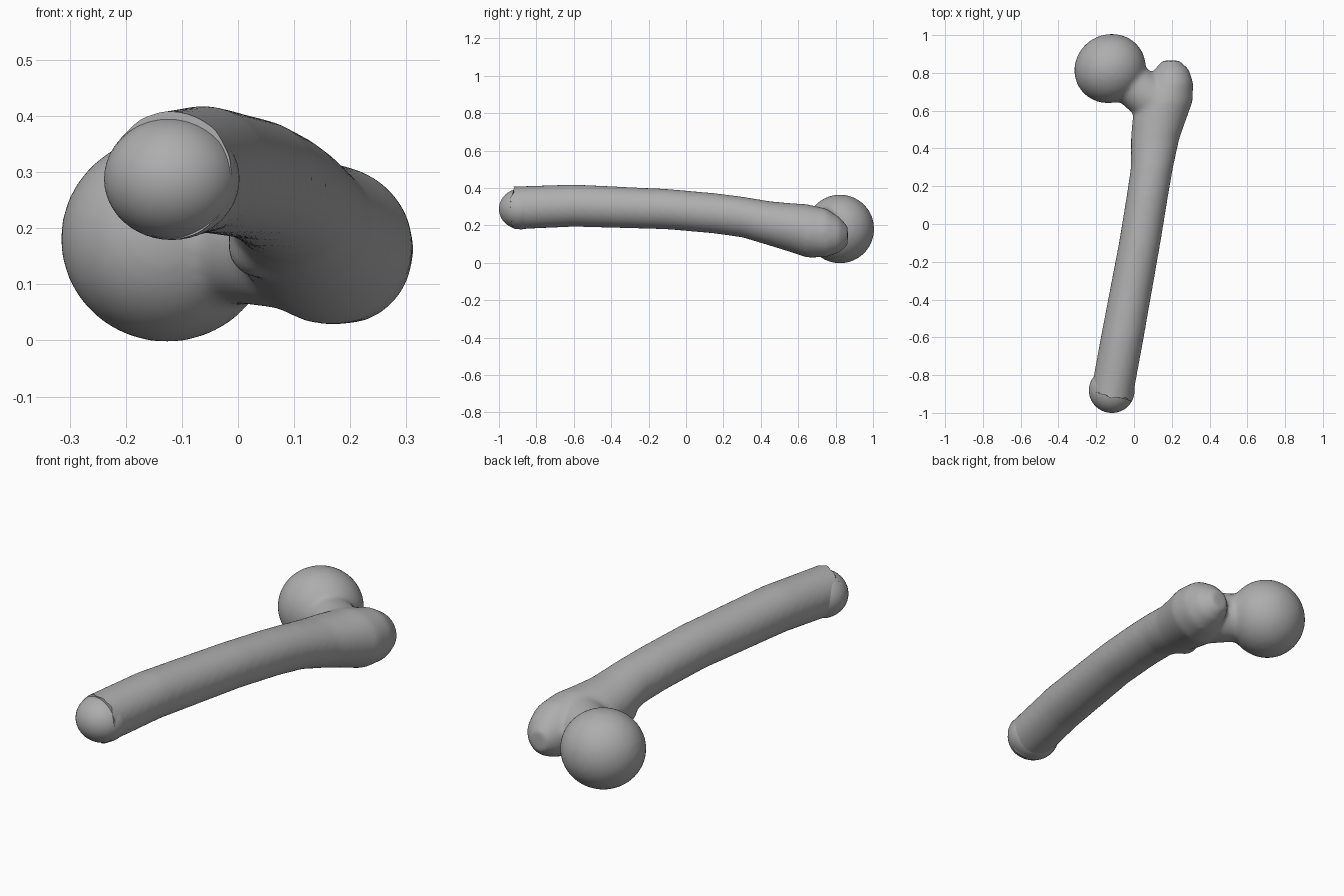
import bpy, bmesh, math
from mathutils import Vector, Matrix

cube = bpy.data.objects.get("Cube")
if cube:
    bpy.data.objects.remove(cube, do_unlink=True)

bone = bpy.data.materials.new("bone grey")
bone.use_nodes = True
colour = (0.42, 0.42, 0.42, 1)
bone.diffuse_color = colour
bone.node_tree.nodes["Principled BSDF"].inputs["Base Color"].default_value = colour


def make_object(name, bm):
    mesh = bpy.data.meshes.new(name)
    bm.to_mesh(mesh)
    bm.free()
    mesh.materials.append(bone)
    mesh.shade_smooth()
    obj = bpy.data.objects.new(name, mesh)
    bpy.context.collection.objects.link(obj)
    return obj


def ball(bm, centre, radii, tilt=0):
    matrix = (Matrix.Translation(centre) @ Matrix.Rotation(tilt, 4, 'Z')
              @ Matrix.Diagonal((*radii, 1)))
    bmesh.ops.create_uvsphere(bm, u_segments=48, v_segments=24, radius=1, matrix=matrix)


def loft(bm, stations, sides=40):
    """Skin elliptical rings given as y, x, z, half width, half height."""
    rings = []
    for y, x, z, rx, rz in stations:
        angles = [2 * math.pi * i / sides for i in range(sides)]
        rings.append([bm.verts.new((x + rx * math.cos(a), y, z + rz * math.sin(a)))
                      for a in angles])
    for a, b in zip(rings, rings[1:]):
        for i in range(sides):
            j = (i + 1) % sides
            bm.faces.new((a[i], b[i], b[j], a[j]))
    bm.faces.new(rings[0])
    bm.faces.new(rings[-1][::-1])


def cone(bm, start, end, r1, r2):
    start, end = Vector(start), Vector(end)
    axis = end - start
    matrix = (Matrix.Translation((start + end) / 2)
              @ axis.to_track_quat('Z', 'Y').to_matrix().to_4x4())
    bmesh.ops.create_cone(bm, cap_ends=True, segments=40, radius1=r1, radius2=r2,
                          depth=axis.length, matrix=matrix)


# Shaft swelling into the outer knob
bm = bmesh.new()
loft(bm, [
    (-1.03, -0.14, 0.292, 0.114, 0.114),
    (-0.90, -0.117, 0.294, 0.114, 0.115),
    (-0.60, -0.062, 0.306, 0.114, 0.113),
    (-0.10, 0.03, 0.287, 0.110, 0.108),
    (0.15, 0.071, 0.265, 0.110, 0.108),
    (0.30, 0.095, 0.245, 0.112, 0.109),
    (0.45, 0.112, 0.210, 0.128, 0.119),
    (0.55, 0.133, 0.190, 0.142, 0.130),
    (0.65, 0.163, 0.170, 0.148, 0.143),
    (0.75, 0.195, 0.160, 0.118, 0.130),
    (0.82, 0.200, 0.150, 0.090, 0.095),
    (0.865, 0.195, 0.145, 0.045, 0.050),
])
# Ball head, neck and small inner bump
ball(bm, (-0.127, 0.823, 0.181), (0.192, 0.181, 0.184), math.radians(30))
cone(bm, (-0.127, 0.823, 0.181), (0.11, 0.65, 0.178), 0.10, 0.125)
ball(bm, (0.04, 0.43, 0.17), (0.06, 0.07, 0.06))
bmesh.ops.recalc_face_normals(bm, faces=bm.faces)
body = make_object("long_bone", bm)

# Fuse the parts into one soft surface
remesh = body.modifiers.new("fuse", 'REMESH')
remesh.mode = 'VOXEL'
remesh.voxel_size = 0.012
smooth = body.modifiers.new("soften", 'SMOOTH')
smooth.factor = 0.5
smooth.iterations = 12
fused = bpy.data.meshes.new_from_object(
    body.evaluated_get(bpy.context.evaluated_depsgraph_get()))
body.modifiers.clear()

# Cut the shaft end across its axis and give the rim a ragged edge
bm = bmesh.new()
bm.from_mesh(fused)
axis = Vector((0.2, 0.98, 0.0)).normalized()
cut = bmesh.ops.bisect_plane(bm, geom=bm.verts[:] + bm.edges[:] + bm.faces[:],
                             plane_co=(-0.118, -0.905, 0.29), plane_no=axis,
                             clear_inner=True)
rim = [g for g in cut["geom_cut"] if isinstance(g, bmesh.types.BMVert)]
for v in rim:
    a = math.atan2(v.co.z - 0.29, v.co.x + 0.118)
    v.co -= axis * (0.008 + 0.006 * math.sin(5 * a) + 0.004 * math.sin(13 * a))
bmesh.ops.holes_fill(bm, edges=[e for e in bm.edges if e.is_boundary], sides=0)
bm.to_mesh(body.data)
bm.free()
body.data.shade_smooth()

# Rounded plug closing the shaft end
bm = bmesh.new()
ball(bm, (-0.118, -0.882, 0.288), (0.121, 0.118, 0.109), math.radians(-11))
make_object("end_cap", bm)

# Keep the rim crisp
bpy.ops.object.select_all(action='DESELECT')
body.select_set(True)
bpy.context.view_layer.objects.active = body
bpy.ops.object.shade_smooth_by_angle(angle=math.radians(50))
